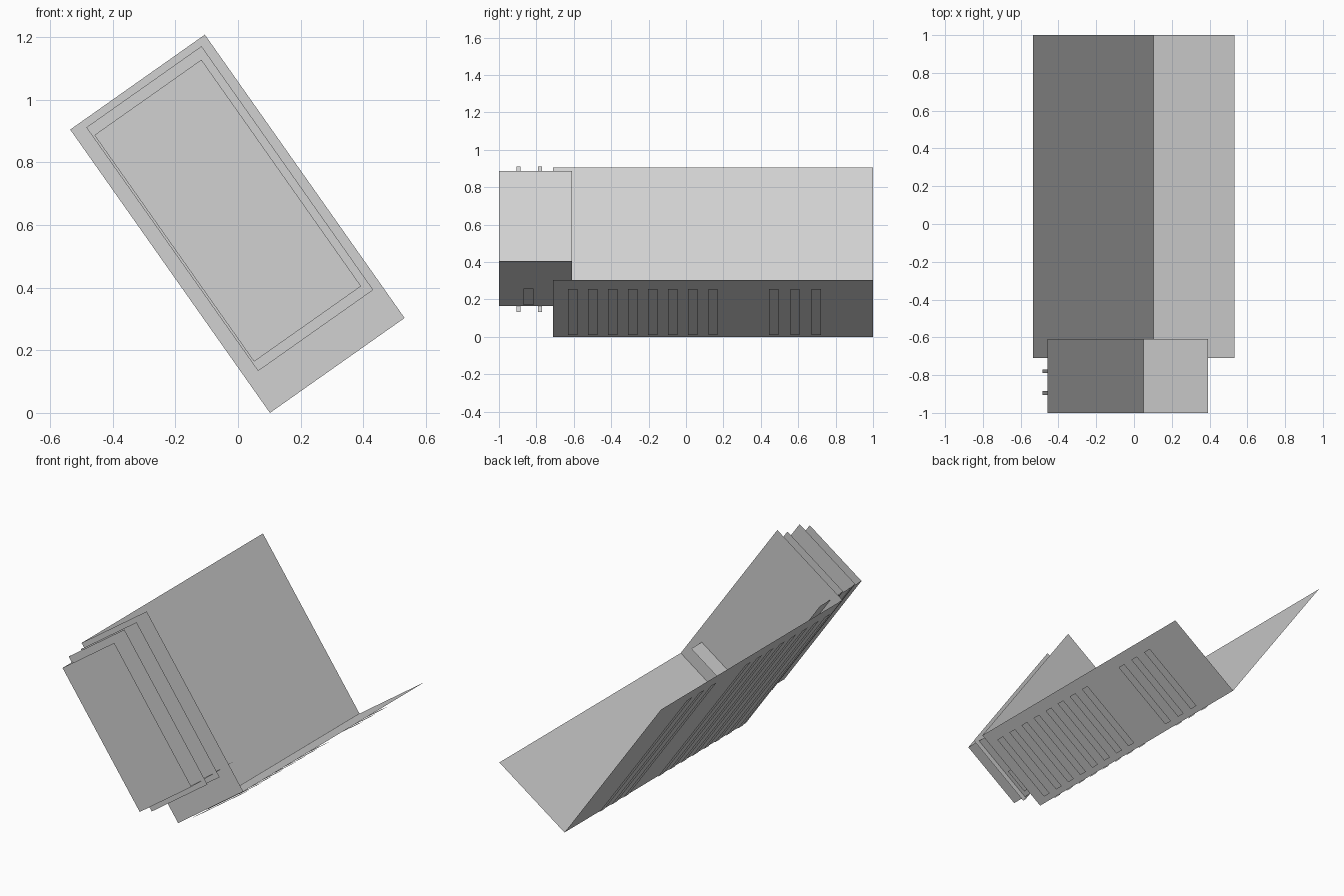
import bpy
from mathutils import Vector

cube = bpy.data.objects.get("Cube")
if cube:
    bpy.data.objects.remove(cube, do_unlink=True)

grey = bpy.data.materials.new("light_grey")
grey.use_nodes = True
tone = (0.64, 0.64, 0.64, 1)
grey.diffuse_color = tone
grey.node_tree.nodes["Principled BSDF"].inputs["Base Color"].default_value = tone

# Tilted frame: a runs across the short side, b up the long side, y along the body
CORNER = Vector((0.102, 0, 0))
A = Vector((0.817, 0, 0.576))
B = Vector((-0.576, 0, 0.817))


def spot(a, b, y):
    return CORNER + A * a + B * b + Vector((0, y, 0))


def front(a0, a1, b0, b1, y):
    return [spot(a0, b0, y), spot(a1, b0, y), spot(a1, b1, y), spot(a0, b1, y)]


def floor(a0, a1, b, y0, y1):
    return [spot(a0, b, y0), spot(a0, b, y1), spot(a1, b, y1), spot(a1, b, y0)]


def wall(a, b0, b1, y0, y1):
    return [spot(a, b0, y0), spot(a, b1, y0), spot(a, b1, y1), spot(a, b0, y1)]


def sheets(name, quads):
    verts = [p for q in quads for p in q]
    faces = [range(i, i + 4) for i in range(0, len(verts), 4)]
    mesh = bpy.data.meshes.new(name)
    mesh.from_pydata(verts, [], [tuple(f) for f in faces])
    mesh.materials.append(grey)
    obj = bpy.data.objects.new(name, mesh)
    bpy.context.collection.objects.link(obj)
    return obj


# Main body: open at the back and on two long sides
W, H, Y0, Y1 = 0.526, 1.107, -0.71, 1.0
sheets("body_front", [front(0, W, 0, H, Y0)])
sheets("body_floor", [floor(0, W, 0, Y0, Y1)])
sheets("body_wall", [wall(0, 0, H, Y0, Y1)])

# Smaller front section, pushed into the body
sheets("nose_front", [front(0.053, 0.471, 0.163, 1.048, -1)])
sheets("nose_floor", [floor(0.053, 0.471, 0.163, -1, -0.61)])
sheets("nose_wall", [wall(0.053, 0.163, 1.048, -1, -0.61)])

# Two thin collars around the nose
for name, y in (("outer_collar", -0.905), ("inner_collar", -0.79)):
    sheets(name, [front(0.046, 0.496, 0.131, 1.083, y),
                  wall(0.046, 0.131, 1.083, y, y + 0.02)])

# Slats floating just off the outside of floor and wall
GAP = 0.014
starts = [-0.63 + 0.107 * i for i in range(8)] + [0.445 + 0.113 * i for i in range(3)]
sheets("floor_slats", [floor(0.037, 0.463, -GAP, y, y + 0.05) for y in starts])
sheets("wall_slats", [wall(-GAP, 0.04, H - 0.06, y, y + 0.05) for y in starts])
sheets("nose_slat", [floor(0.085, 0.235, 0.163 - GAP, -0.87, -0.815)])
